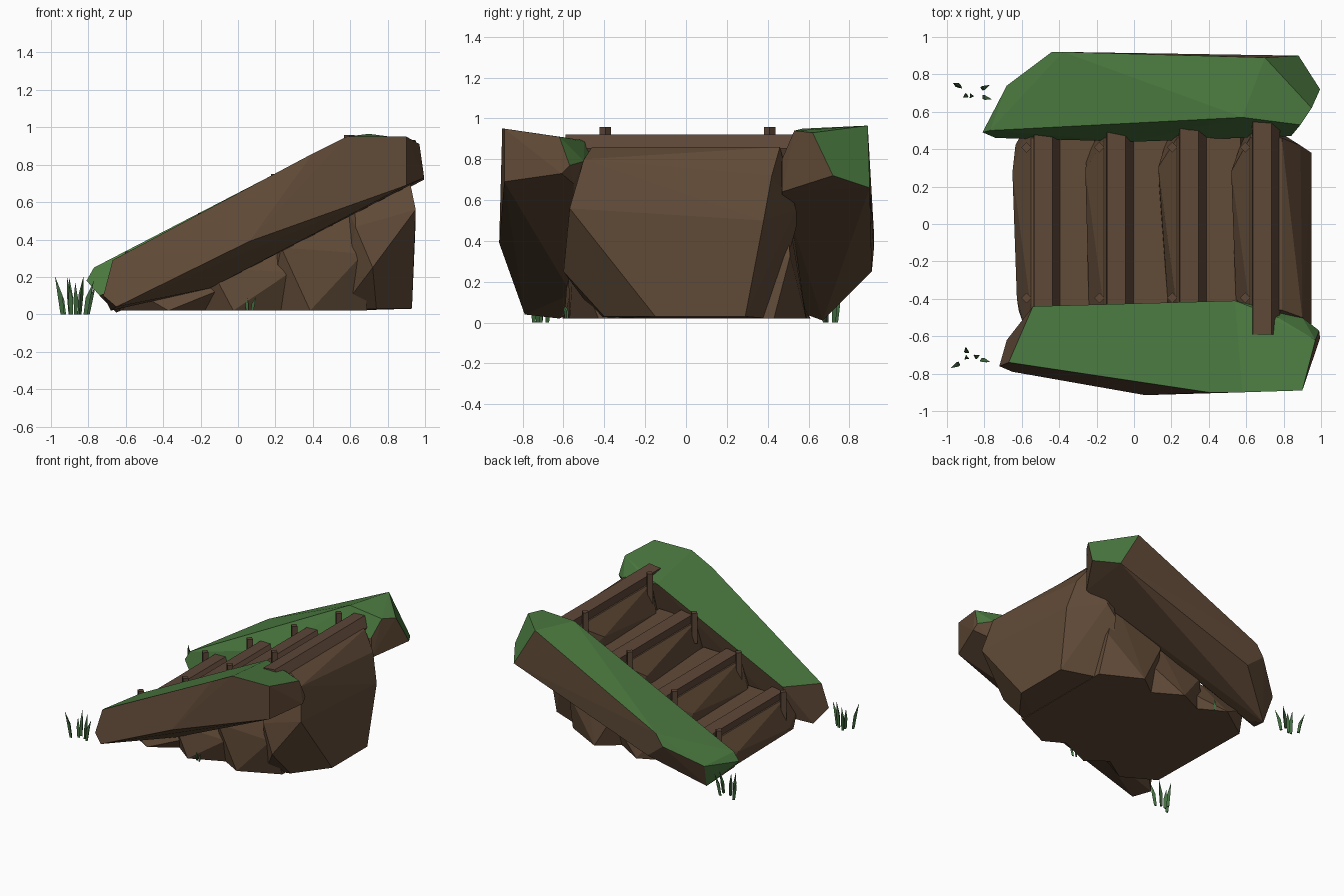
import bpy, bmesh, math, random
from mathutils import Vector

if "Cube" in bpy.data.objects:
    bpy.data.objects.remove(bpy.data.objects["Cube"])
random.seed(4)


def material(name, rgb):
    m = bpy.data.materials.new(name)
    m.diffuse_color = (*rgb, 1)
    m.use_nodes = True
    m.node_tree.nodes["Principled BSDF"].inputs["Base Color"].default_value = m.diffuse_color
    return m


earth = material("earth_brown", (0.120, 0.070, 0.039))
moss = material("moss_green", (0.071, 0.195, 0.051))
wood = material("wood_brown", (0.110, 0.063, 0.039))
grass = material("grass_green", (0.055, 0.15, 0.05))


def finish(name, bm, mats, rule=None):
    bmesh.ops.recalc_face_normals(bm, faces=bm.faces)
    bm.normal_update()
    if rule:
        for f in bm.faces:
            f.material_index = rule(f)
    me = bpy.data.meshes.new(name)
    bm.to_mesh(me)
    bm.free()
    for m in mats:
        me.materials.append(m)
    ob = bpy.data.objects.new(name, me)
    bpy.context.collection.objects.link(ob)
    return ob


def hull(name, pts, mats, rule=None):
    bm = bmesh.new()
    for p in pts:
        bm.verts.new(p)
    bmesh.ops.convex_hull(bm, input=bm.verts[:])
    bmesh.ops.delete(bm, geom=[v for v in bm.verts if not v.link_faces], context='VERTS')
    bmesh.ops.dissolve_limit(bm, angle_limit=0.05, verts=bm.verts[:], edges=bm.edges[:])
    return finish(name, bm, mats, rule)


def mossy(f):
    return 1 if f.normal.z > 0.28 else 0


def mossy_back(f):
    # the low end of the back bank is mossy all round
    low_end = min(v.co.x for v in f.verts) < -.76 and f.normal.z > -.4
    return 1 if low_end else mossy(f)


# Sloping side banks, moss on every upward face
hull("front_bank", [
    (-.54, -.44, .34), (.54, -.41, .88), (.77, -.50, .885), (.97, -.62, .91),
    (.99, -.57, .77), (.90, -.50, .79), (-.67, -.74, .29), (.40, -.90, .86),
    (.58, -.90, .95), (.90, -.89, .95), (.90, -.89, .69), (.995, -.61, .73),
    (-.65, -.79, .04), (.06, -.915, .39), (-.72, -.76, .10), (-.68, -.62, .02),
    (-.55, -.50, .08), (-.15, -.56, .14), (.35, -.52, .42), (.9, -.55, .68)],
    [earth, moss], mossy)
hull("back_bank", [
    (-.81, .49, .18), (-.77, .50, .25), (-.68, .50, .29), (.58, .57, .95),
    (.89, .53, .94), (.95, .62, .93), (.70, .89, .965), (.88, .90, .66),
    (.995, .72, .72), (.84, .47, .64), (.84, .47, .80), (0, .44, .48),
    (-.74, .46, .10), (-.38, .92, .45), (-.44, .92, .36), (-.68, .74, .20),
    (-.65, .67, .01), (-.6, .56, .05), (-.3, .91, .25)],
    [earth, moss], mossy_back)

# Stairs: earth block, log edge and two stakes per step
top_block_back = [(.79, -.46, .86), (.79, .46, .86), (.90, -.50, .80), (.89, .42, .72),
                  (.95, -.57, .56), (.95, .38, .50), (.72, -.60, .25), (.93, .29, .03),
                  (.93, -.15, .03), (.74, -.40, .03), (.70, .54, .55), (.62, .40, .03)]
log_profile = [(-.07, -.02), (-.065, .06), (.035, .07), (.08, 0), (.05, -.07), (-.04, -.08)]
log_ends = [(-.46, .50), (-.45, .52), (-.46, .53), (-.59, .545)]


def j(a=.03):
    return random.uniform(-a, a)


for i in range(4):
    x, top = -.47 + .39 * i, .25 + .2 * i
    pts = [(x - .165, j(.2), max(top - .18, .05)), (x - .18, .3 + j(), max(top - .12, .08))]
    for s in (-1, 1):
        wide = .58 if s < 0 else .54
        pts += [(x - .08, s * .46, top),
                (x - .15 + j(), s * (.42 + j()), max(top - .2, .04)),
                (x - .08 + j(), s * wide, top * .55),
                (x - .14 + j(), s * (.44 + j()), .02)]
        if i < 3:
            pts += [(x + .26, s * .48, top),
                    (x + .08 + j(), s * (.59 + j()), .02),
                    (x + .38, s * (.44 + j()), .02),
                    (x + .36, s * (wide - .03), top * .5)]
    if i == 3:
        pts += top_block_back
    hull(f"step_earth_{i + 1}", pts, [earth])

    y0, y1 = log_ends[i]
    zc = .24 + .204 * i
    hull(f"step_log_{i + 1}", [(x + a, y, zc + b) for a, b in log_profile for y in (y0, y1)], [wood])
    for y, side in ((-.395, "front"), (.41, "back")):
        zt = .335 + .208 * i
        hull(f"stake_{side}_{i + 1}",
             [(x - .105 + .028 * math.cos(k * math.pi / 2), y + .028 * math.sin(k * math.pi / 2), z)
              for k in range(4) for z in (zt - .24, zt)], [wood])


# Grass tufts: bent three-sided blades
def tuft(name, centre, spots, height, width):
    bm = bmesh.new()
    for dx, dy in spots:
        base = Vector((centre[0] + dx * .65, centre[1] + dy * .65, centre[2]))
        lean = Vector((dx, dy, 0)) * .28
        h = height * random.uniform(.75, 1)
        t = random.uniform(0, 6)
        rings = []
        for z, w in ((0, .8), (.5, 1)):
            rings.append([bm.verts.new(base + lean * z + Vector((
                width * w * math.cos(t + k * 2.094), width * w * math.sin(t + k * 2.094), h * z)))
                for k in range(3)])
        tip = bm.verts.new(base + lean * 1.6 + Vector((0, 0, h)))
        bm.faces.new(rings[0])
        for k in range(3):
            n = (k + 1) % 3
            bm.faces.new((rings[0][k], rings[0][n], rings[1][n], rings[1][k]))
            bm.faces.new((rings[1][k], rings[1][n], tip))
    finish(name, bm, [grass])


tuft("grass_back", (-.87, .70, 0),
     [(-.09, .05), (-.04, -.02), (0, -.02), (.09, .04), (.1, -.03)], .21, .015)
tuft("grass_front", (-.88, -.715, 0),
     [(-.09, -.05), (-.02, .05), (-.02, 0), (.05, .01), (.1, -.02)], .21, .015)
for x, y, side in ((.05, -.57, "front"), (-.30, .55, "back")):
    tuft(f"small_grass_{side}", (x, y, .02),
         [(-.03, .02), (0, -.02), (.03, .03), (.04, -.03)], .085, .01)
